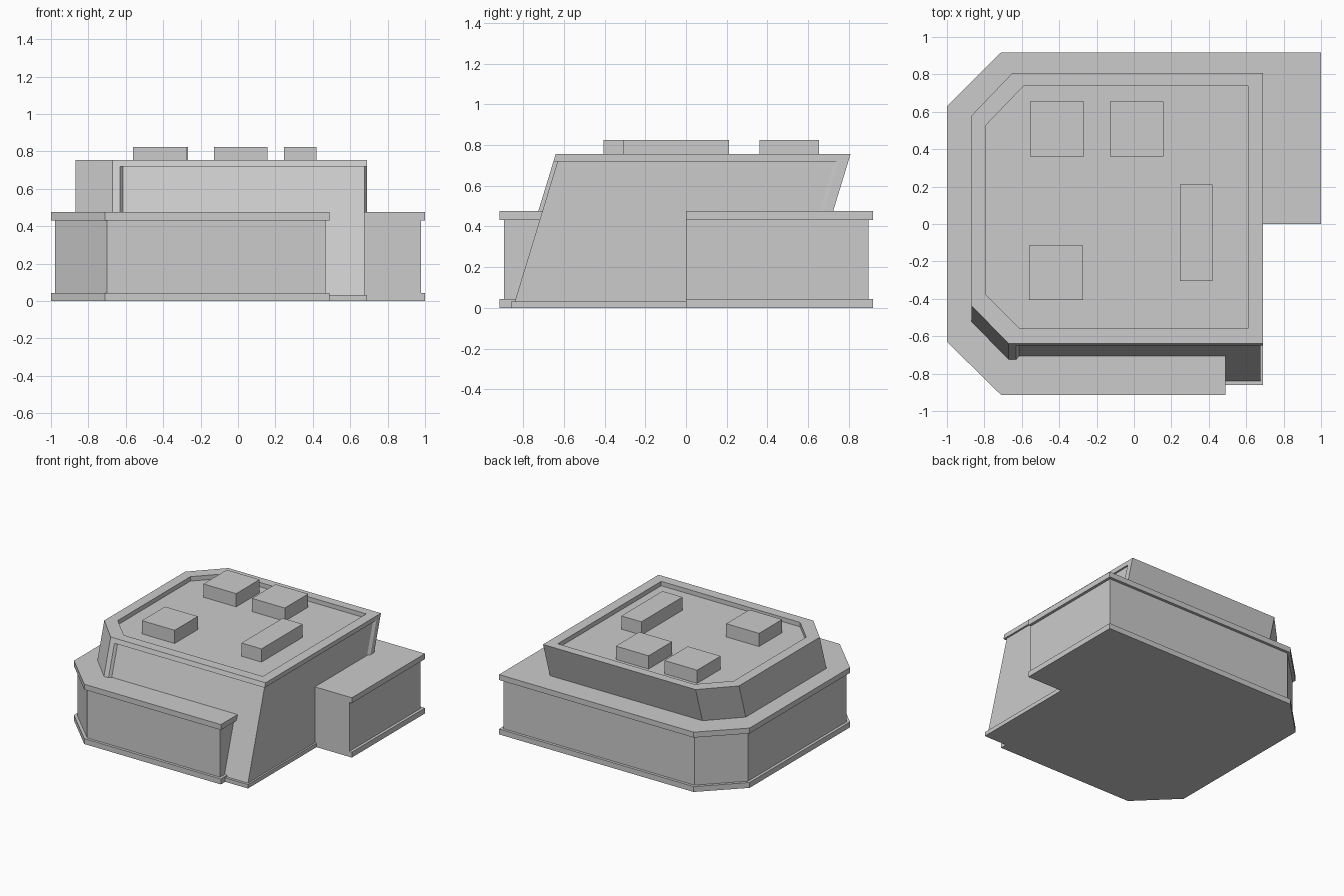
import bpy
import bmesh

cube = bpy.data.objects.get("Cube")
if cube:
    bpy.data.objects.remove(cube)

grey = bpy.data.materials.new("plain grey")
grey.use_nodes = True
COLOUR = (0.6, 0.6, 0.6, 1)
grey.diffuse_color = COLOUR
grey.node_tree.nodes["Principled BSDF"].inputs["Base Color"].default_value = COLOUR

TOP = 0.755
LEAN = 0.305


def finish(name, bm):
    bmesh.ops.recalc_face_normals(bm, faces=bm.faces)
    mesh = bpy.data.meshes.new(name)
    bm.to_mesh(mesh)
    bm.free()
    mesh.materials.append(grey)
    obj = bpy.data.objects.new(name, mesh)
    bpy.context.scene.collection.objects.link(obj)


def ring(bm, outline, z, lean_z):
    """One level of an outline, pushed forward the lower it lies."""
    shift = (lean_z - TOP) * LEAN
    return [bm.verts.new((x, y + shift, z)) for x, y in outline]


def bridge(bm, a, b):
    n = len(a)
    for i in range(n):
        j = (i + 1) % n
        bm.faces.new((a[i], a[j], b[j], b[i]))


def prism(name, outline, z0, z1, lean0=TOP, lean1=TOP):
    bm = bmesh.new()
    low = ring(bm, outline, z0, lean0)
    high = ring(bm, outline, z1, lean1)
    bridge(bm, low, high)
    bm.faces.new(low)
    bm.faces.new(high)
    finish(name, bm)


def base_outline(d):
    """Chamfered plan with a notch at the front left corner, inset by d."""
    c = d * 0.45
    return [(-1 + d, -0.63 + c), (-0.71 + c, -0.915 + d), (0.49 - d, -0.915 + d),
            (0.49 - d, 0), (1 - d, 0), (1 - d, 0.918 - d),
            (-0.71 + c, 0.918 - d), (-1 + d, 0.63 - c)]


# Lower block with projecting bands at foot and head
prism("base_foot_band", base_outline(0), 0, 0.043)
prism("base_wall", base_outline(0.022), 0.043, 0.432)
prism("base_head_band", base_outline(0), 0.432, 0.475)

# Leaning upper block: full outline, and one with sunken front and side panels
outer = [(-0.87, -0.435), (-0.67, -0.64), (0.69, -0.64),
         (0.69, 0.808), (-0.65, 0.808), (-0.87, 0.578)]
sunken = outer[:2] + [(-0.63, -0.64), (-0.615, -0.62), (0.676, -0.62),
                      (0.676, 0.74), (0.69, 0.762)] + outer[3:]
prism("tower_foot", outer, 0, 0.032, 0.032, 0.032)
prism("tower_wall", sunken, 0.032, 0.72, 0.032, 0.72)

# Raised rim around the roof
inner = [(-0.79, -0.38), (-0.61, -0.56), (0.61, -0.56),
         (0.61, 0.738), (-0.59, 0.738), (-0.79, 0.53)]
bm = bmesh.new()
loops = [ring(bm, outer, 0.72, 0.72), ring(bm, outer, TOP, TOP),
         ring(bm, inner, TOP, TOP), ring(bm, inner, 0.72, TOP)]
for i in range(4):
    bridge(bm, loops[i], loops[(i + 1) % 4])
finish("roof_rim", bm)

# Roof boxes: centre and half size
for name, x, y, hx, hy in [("roof_box_back_right", -0.412, 0.507, 0.144, 0.147),
                           ("roof_box_back_middle", 0.015, 0.507, 0.144, 0.147),
                           ("roof_box_front_right", -0.417, -0.26, 0.144, 0.145),
                           ("roof_box_left", 0.333, -0.048, 0.088, 0.258)]:
    prism(name, [(x - hx, y - hy), (x + hx, y - hy), (x + hx, y + hy), (x - hx, y + hy)],
          0.715, 0.825)
